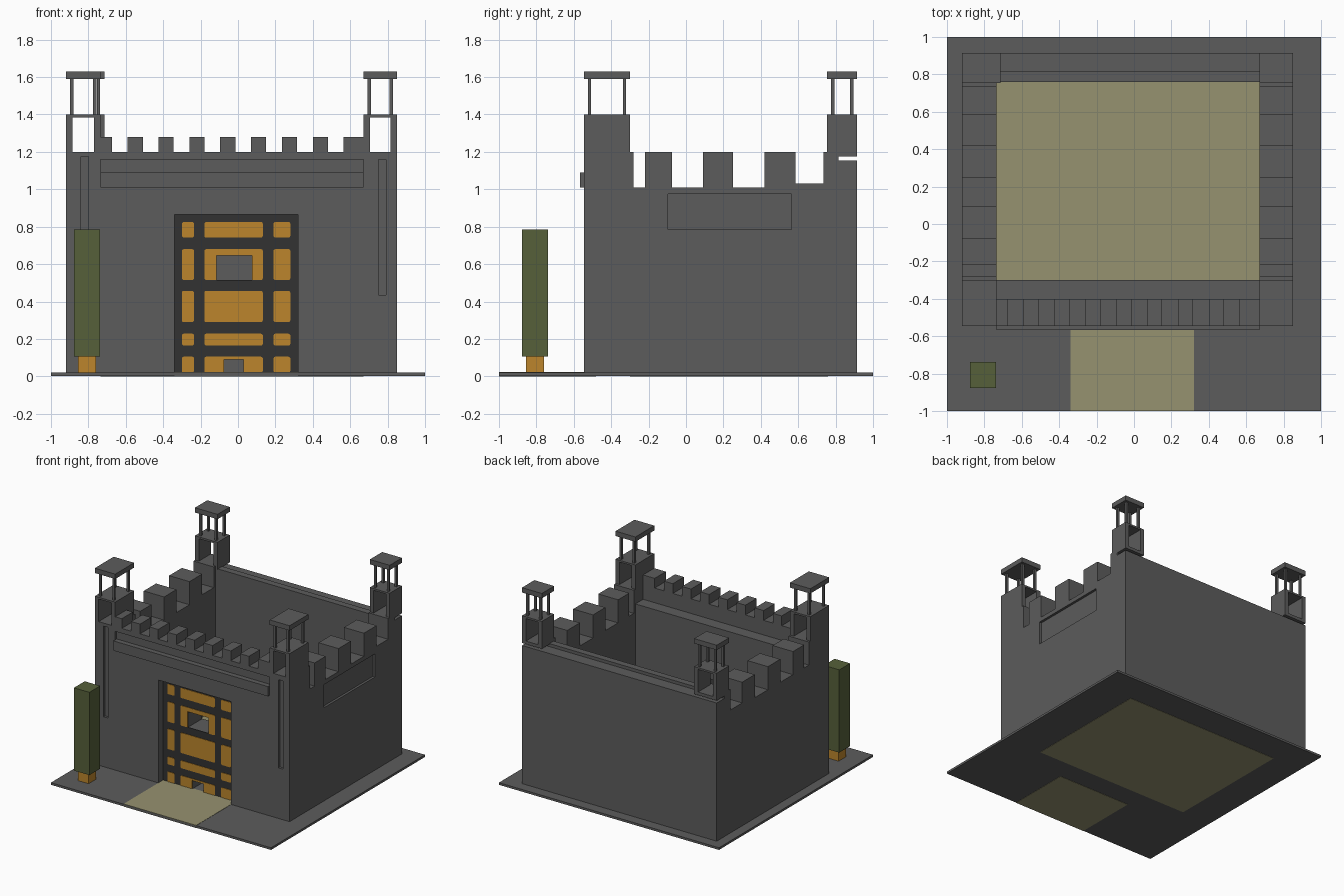
import bpy, bmesh

if "Cube" in bpy.data.objects:
    bpy.data.objects.remove(bpy.data.objects["Cube"], do_unlink=True)


def material(name, rgb):
    m = bpy.data.materials.new(name)
    m.use_nodes = True
    m.diffuse_color = (*rgb, 1)
    m.node_tree.nodes["Principled BSDF"].inputs["Base Color"].default_value = (*rgb, 1)
    return m


STONE = material("grey stone", (0.107, 0.107, 0.107))
IRON = material("dark iron", (0.032, 0.032, 0.032))
WOOD = material("orange wood", (0.503, 0.235, 0.025))
SAND = material("pale sand", (0.305, 0.287, 0.162))
LEAF = material("dark green leaves", (0.093, 0.117, 0.042))


def add_box(bm, x, y, z):
    """Add a box given by its (low, high) range on each axis."""
    verts = bmesh.ops.create_cube(bm, size=1)["verts"]
    for v in verts:
        v.co = [r[0] if c < 0 else r[1] for c, r in zip(v.co, (x, y, z))]
    return verts


def finish(name, bm, mat):
    bmesh.ops.recalc_face_normals(bm, faces=bm.faces)
    me = bpy.data.meshes.new(name)
    bm.to_mesh(me)
    bm.free()
    me.materials.append(mat)
    ob = bpy.data.objects.new(name, me)
    bpy.context.collection.objects.link(ob)
    return ob


def boxes(name, mat, *ranges):
    bm = bmesh.new()
    for r in ranges:
        add_box(bm, *r)
    return finish(name, bm, mat)


def side_profile(name, points, x):
    """Extrude a (y, z) outline across an x range."""
    bm = bmesh.new()
    face = bm.faces.new([bm.verts.new((x[0], y, z)) for y, z in points])
    new = bmesh.ops.extrude_face_region(bm, geom=[face])["geom"]
    moved = [g for g in new if isinstance(g, bmesh.types.BMVert)]
    bmesh.ops.translate(bm, verts=moved, vec=(x[1] - x[0], 0, 0))
    return finish(name, bm, STONE)


def combine(target, other, operation):
    """Apply a boolean and delete the helper."""
    mod = target.modifiers.new("bool", "BOOLEAN")
    mod.object, mod.operation, mod.solver = other, operation, "EXACT"
    bpy.context.view_layer.objects.active = target
    bpy.ops.object.modifier_apply(modifier=mod.name)
    bpy.data.objects.remove(other, do_unlink=True)


def cut(target, *ranges):
    for r in ranges:
        combine(target, boxes("cutter", STONE, r), "DIFFERENCE")


# Plan of the walls
LEFT, RIGHT = (-0.92, -0.735), (0.67, 0.85)
FULL, INNER = (-0.92, 0.85), (-0.735, 0.67)
FRONT, BACK = -0.545, 0.915
GATE_Y = -0.48
GATE_X = (-0.34, 0.32)

# Ground and sand
boxes("ground", STONE, ((-1, 1), (-1, 1), (0.002, 0.02)))
boxes("courtyard_sand", SAND, (INNER, (-0.30, 0.76), (0, 0.022)))
boxes("gate_path", SAND, (GATE_X, (-1, GATE_Y), (0, 0.022)))

# Castle walls: two crenellated sides joined to the front and back
outline = [(FRONT, 0.01), (FRONT, 1.2), (-0.28, 1.2), (-0.28, 1.01)]
for a, b in ((-0.22, -0.075), (0.09, 0.25), (0.42, 0.585)):
    outline += [(a, 1.01), (a, 1.2), (b, 1.2), (b, 1.01)]
outline[-1] = (0.585, 1.03)
outline += [(0.735, 1.03), (0.735, 1.2), (0.815, 1.2), (0.815, 1.155), (BACK, 1.155), (BACK, 0.01)]
walls = side_profile("castle_walls", outline, LEFT)
combine(walls, side_profile("right_side", outline, RIGHT), "UNION")
front = [(FRONT, 0.01), (FRONT, 1.2), (-0.40, 1.2), (-0.40, 1.08), (-0.30, 1.08), (-0.30, 0.01)]
back = [(0.76, 0.01), (0.76, 1.18), (0.815, 1.18), (0.815, 1.155), (BACK, 1.155), (BACK, 0.01)]
for shape in (front, back):
    combine(walls, side_profile("cross_wall", shape, (-0.85, 0.78)), "UNION")

# Gate recess, two door holes, slits, sign recess and side panel
HOLES = [((-0.115, 0.075), (-0.6, -0.2), (0.515, 0.645)),
         ((-0.075, 0.03), (-0.6, -0.2), (0.0, 0.09))]
recess = (-0.6, FRONT + 0.02)
cut(walls,
    (GATE_X, (-0.6, GATE_Y), (0.0, 0.865)), *HOLES,
    ((-0.84, -0.80), recess, (0.43, 1.175)),
    ((0.75, 0.79), recess, (0.435, 1.16)),
    (INNER, recess, (1.09, 1.16)),
    ((0.83, 0.9), (-0.095, 0.565), (0.785, 0.975)))

# Ledge over the gate
boxes("front_ledge", STONE, (INNER, (-0.567, FRONT + 0.01), (1.01, 1.09)))

# Front battlements
starts = [-0.59 + 0.165 * i for i in range(7)]
merlons = [(-0.735, -0.675)] + [(s, s + 0.081) for s in starts] + [(0.565, 0.67)]
boxes("front_battlements", STONE, *[(m, (FRONT, -0.40), (1.2, 1.28)) for m in merlons])

# Gate: iron plate with round-cornered wooden panels
door = boxes("gate_iron", IRON, (GATE_X, (GATE_Y - 0.006, GATE_Y), (0.02, 0.865)))
cut(door, *HOLES)
bm = bmesh.new()
for x in ((-0.30, -0.235), (-0.18, 0.133), (0.19, 0.28)):
    for z in ((0.02, 0.105), (0.165, 0.228), (0.29, 0.457), (0.515, 0.68), (0.742, 0.825)):
        add_box(bm, x, (GATE_Y - 0.010, GATE_Y - 0.005), z)
along_y = [e for e in bm.edges if abs(e.verts[0].co.y - e.verts[1].co.y) > 0.001]
bmesh.ops.bevel(bm, geom=along_y, offset=0.01, segments=3, profile=0.5, affect="EDGES")
panels = finish("gate_panels", bm, WOOD)
cut(panels, *HOLES)


# Corner watchtowers: open along y, four posts and a flat roof
def tower(name, x, y, base):
    (x0, x1), (y0, y1) = x, y
    boxes(name + "_room", STONE,
          ((x0, x0 + 0.035), y, (base, 1.385)),
          ((x1 - 0.035, x1), y, (base, 1.385)),
          (x, y, (1.385, 1.4)))
    if base < 1.2:
        boxes(name + "_floor", STONE, ((x0 + 0.035, x1 - 0.035), y, (base, 1.2)))
    posts = [((px, px + 0.018), (py, py + 0.018), (1.4, 1.59))
             for px in (x0 + 0.022, x1 - 0.04) for py in (y0 + 0.02, y1 - 0.038)]
    boxes(name + "_posts", STONE, *posts)
    boxes(name + "_roof", STONE, (x, y, (1.59, 1.63)))


tower("front_right_tower", LEFT, (FRONT, -0.30), 1.2)
tower("front_left_tower", RIGHT, (FRONT, -0.30), 1.2)
tower("back_right_tower", (-0.92, -0.715), (0.755, BACK), 1.175)
tower("back_left_tower", RIGHT, (0.755, BACK), 1.175)

# Square tree
boxes("tree_trunk", WOOD, ((-0.855, -0.76), (-0.855, -0.76), (0.02, 0.105)))
boxes("tree_crown", LEAF, ((-0.877, -0.737), (-0.877, -0.737), (0.105, 0.785)))
